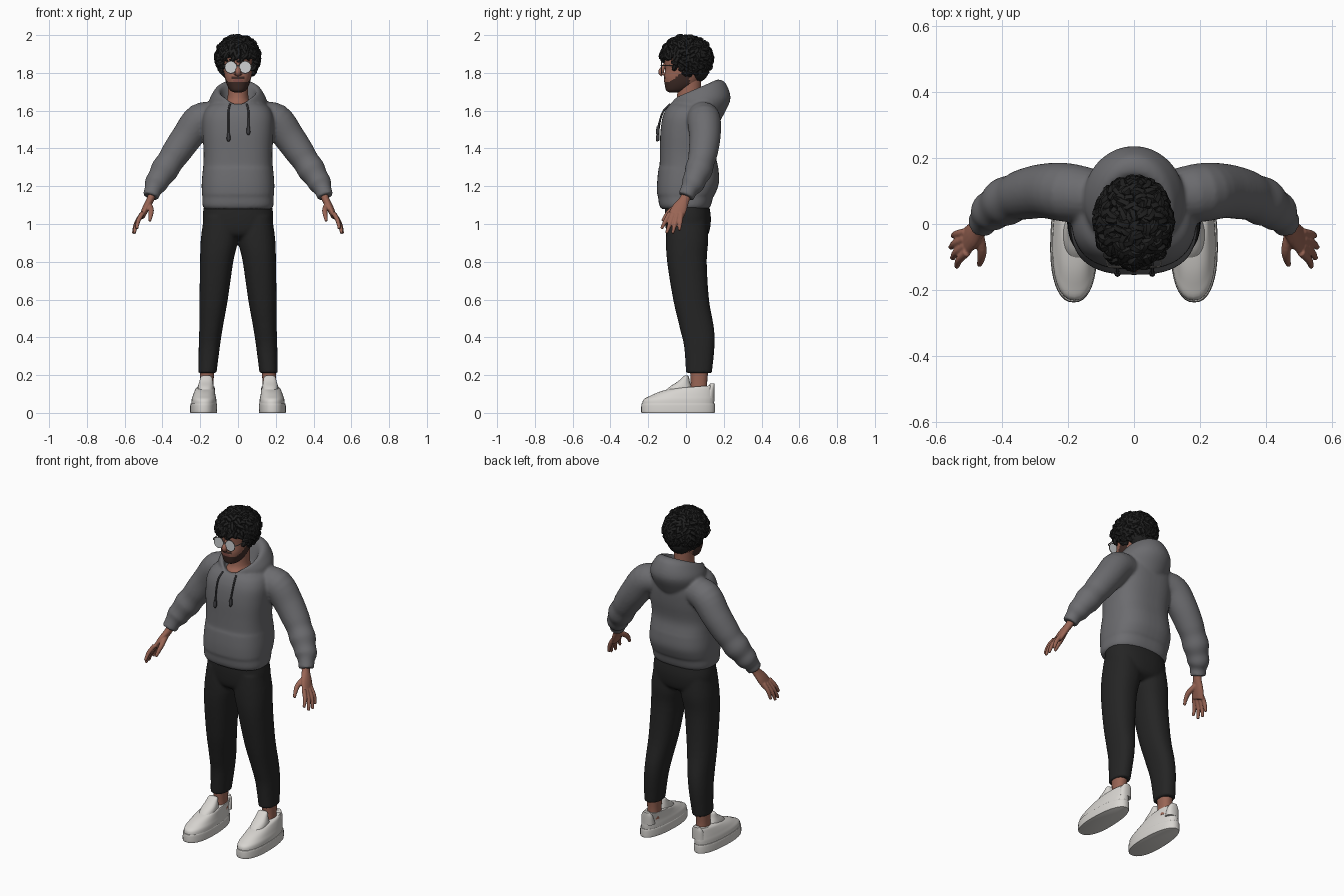
import bpy, bmesh, math, random
from mathutils import Vector, Matrix

random.seed(4)
if "Cube" in bpy.data.objects:
    bpy.data.objects.remove(bpy.data.objects["Cube"])


def material(name, r, g, b, rough=0.8):
    m = bpy.data.materials.new(name)
    m.use_nodes = True
    m.diffuse_color = (r, g, b, 1)
    node = m.node_tree.nodes["Principled BSDF"]
    node.inputs["Base Color"].default_value = (r, g, b, 1)
    node.inputs["Roughness"].default_value = rough
    return m


SKIN = material("warm skin", 0.32, 0.13, 0.09)
BEARD = material("dark beard", 0.05, 0.025, 0.02)
LIPS = material("lips", 0.26, 0.09, 0.075)
HAIR = material("black hair", 0.014, 0.014, 0.014)
GREY = material("grey fleece", 0.15, 0.15, 0.16)
CORD = material("dark cord", 0.045, 0.045, 0.05)
BLACK = material("black cloth", 0.018, 0.018, 0.018)
WHITE = material("off white leather", 0.68, 0.66, 0.63)
LENS = material("pale lens", 0.62, 0.64, 0.65)
FRAME = material("metal frame", 0.2, 0.19, 0.18)


def spline(pts, steps):
    """Catmull-Rom through tuples of any length."""
    out = []
    for i in range(len(pts) - 1):
        a, b, c, d = (pts[max(i - 1, 0)], pts[i], pts[i + 1], pts[min(i + 2, len(pts) - 1)])
        for k in range(steps):
            t = k / steps
            out.append([q + 0.5 * t * (r - p + t * (2*p - 5*q + 4*r - s + t * (3*(q - r) + s - p)))
                        for p, q, r, s in zip(a, b, c, d)])
    return out + [list(pts[-1])]


def bridge(bm, loops):
    rows = [[bm.verts.new(p) for p in loop] for loop in loops]
    n = len(rows[0])
    for a, b in zip(rows, rows[1:]):
        for i in range(n):
            bm.faces.new((a[i], a[(i + 1) % n], b[(i + 1) % n], b[i]))
    bm.faces.new(rows[0][::-1])
    bm.faces.new(rows[-1])


def loft(bm, rings, power=2.3, steps=4, segs=32, taper=0.0, dip=0.0):
    """Stack of level rings: z, centre x, half width, front y, back y, tilt."""
    loops = []
    for z, cx, rx, yf, yb, tilt in spline([tuple(r) + (0,) * (6 - len(r)) for r in rings], steps):
        loop = []
        for i in range(segs):
            a = math.tau * i / segs
            c, s = math.cos(a), math.sin(a)
            px = math.copysign(abs(c) ** (2 / power), c)
            py = math.copysign(abs(s) ** (2 / power), s)
            loop.append((cx + rx * px * (1 - taper * py), (yf + yb) / 2 + (yb - yf) / 2 * py,
                         z + tilt * py - dip * max(0, -s) ** 8))
        loops.append(loop)
    bridge(bm, loops)


def tube(bm, pts, hint=(0, 1, 0), steps=4, segs=16):
    """Sweep along x, y, z, radius, optional second radius."""
    path = spline([p if len(p) == 5 else tuple(p) + (p[3],) for p in pts], steps)
    loops = []
    for i, p in enumerate(path):
        t = Vector(path[min(i + 1, len(path) - 1)][:3]) - Vector(path[max(i - 1, 0)][:3])
        v = t.cross(Vector(hint)).normalized()
        u = v.cross(t).normalized()
        angles = [math.tau * k / segs for k in range(segs)]
        loops.append([Vector(p[:3]) + u * p[3] * math.cos(a) + v * p[4] * math.sin(a) for a in angles])
    bridge(bm, loops)


def ball(bm, centre, radii):
    m = Matrix.Translation(centre) @ Matrix.Diagonal((*radii, 1))
    bmesh.ops.create_icosphere(bm, subdivisions=3, radius=1, matrix=m)


def mirror(bm):
    new = bmesh.ops.duplicate(bm, geom=bm.verts[:] + bm.edges[:] + bm.faces[:])["geom"]
    for v in new:
        if isinstance(v, bmesh.types.BMVert):
            v.co.x = -v.co.x


def finish(bm, name, *mats, voxel=0, relax=3, rule=None, angle=50):
    bmesh.ops.recalc_face_normals(bm, faces=bm.faces[:])
    if rule:
        for f in bm.faces:
            f.material_index = rule(f.calc_center_median())
    me = bpy.data.meshes.new(name)
    bm.to_mesh(me)
    bm.free()
    for m in mats:
        me.materials.append(m)
    ob = bpy.data.objects.new(name, me)
    bpy.context.collection.objects.link(ob)
    bpy.ops.object.select_all(action="DESELECT")
    ob.select_set(True)
    bpy.context.view_layer.objects.active = ob
    if voxel:
        r = ob.modifiers.new("fuse", "REMESH")
        r.mode, r.voxel_size, r.use_smooth_shade = "VOXEL", voxel, True
        s = ob.modifiers.new("relax", "SMOOTH")
        s.factor, s.iterations = 0.5, relax
    else:
        bpy.ops.object.shade_smooth_by_angle(angle=math.radians(angle))
    return ob


# Hoodie: sleeves with cuffs, body with hem, fallen hood, fused into one skin
bm = bmesh.new()
tube(bm, [(.12, .085, 1.565, .08), (.2, .095, 1.55, .089), (.27, .1, 1.46, .083), (.33, .09, 1.375, .077),
          (.36, .08, 1.33, .071), (.39, .067, 1.285, .074), (.415, .05, 1.245, .063), (.436, .035, 1.21, .061),
          (.45, .016, 1.18, .046), (.462, 0, 1.145, .044)], segs=24)
mirror(bm)
loft(bm, [(1.08, 0, .178, -.13, .12), (1.1, 0, .188, -.142, .132), (1.145, 0, .188, -.148, .145),
          (1.16, 0, .191, -.153, .155), (1.22, 0, .192, -.153, .175), (1.29, 0, .186, -.146, .172),
          (1.31, 0, .184, -.14, .168), (1.38, 0, .182, -.138, .158), (1.48, 0, .188, -.136, .174),
          (1.56, 0, .188, -.125, .182), (1.61, 0, .17, -.105, .18), (1.635, 0, .14, -.085, .17)],
     power=2.6, segs=48)
loft(bm, [(1.55, 0, .11, -.06, .17, -.02), (1.59, 0, .145, -.085, .2, -.01), (1.655, 0, .152, -.083, .236, .01),
          (1.705, 0, .125, -.085, .21, .04), (1.712, 0, .108, -.085, .17, .053), (1.7, 0, .094, -.075, .14, .045),
          (1.65, 0, .085, -.06, .11, .02), (1.615, 0, .08, -.05, .09)], power=2, segs=48, dip=.03)
finish(bm, "hoodie", GREY, voxel=.008, relax=5)

# Drawstrings with tips
bm = bmesh.new()
for x, low in ((-.05, 1.45), (.055, 1.485)):
    tube(bm, [(x * .85, -.085, 1.635, .005), (x, -.118, 1.6, .005), (x, -.137, 1.55, .005),
              (x, -.147, low + .03, .005)], segs=8)
    tube(bm, [(x, -.147, low + .03, .008), (x, -.15, low, .01), (x, -.149, low - .012, .006)], segs=8)
finish(bm, "drawstrings", CORD)

# Trousers: two legs fused with the hips
bm = bmesh.new()
loft(bm, [(1.04, .09, .09, -.1, .11), (.92, .098, .099, -.106, .118), (.8, .113, .088, -.1, .11),
          (.6, .129, .075, -.068, .122), (.45, .143, .062, -.033, .148), (.35, .152, .056, -.01, .151),
          (.21, .162, .048, 0, .137)], segs=28)
mirror(bm)
loft(bm, [(1.11, 0, .178, -.11, .12), (1.03, 0, .187, -.112, .132), (.95, 0, .17, -.1, .12),
          (.92, 0, .08, -.06, .08)], segs=40)
finish(bm, "trousers", BLACK, voxel=.008, relax=4)

# Ankles
bm = bmesh.new()
loft(bm, [(.1, .165, .036, .02, .115), (.16, .165, .035, .025, .112), (.24, .163, .04, .02, .12)], segs=20)
mirror(bm)
finish(bm, "ankles", SKIN)

# Shoes: upper, tongue and heel tab, then soles
bm = bmesh.new()
loft(bm, [(.04, .18, .067, -.232, .148), (.07, .18, .065, -.226, .15), (.09, .179, .06, -.19, .149),
          (.11, .177, .055, -.145, .148), (.13, .173, .05, -.1, .148, .006), (.138, .17, .045, -.07, .147, .008)],
     taper=.1)
loft(bm, [(.09, .172, .045, -.13, .05), (.135, .171, .042, -.09, .03), (.165, .169, .036, -.045, .02),
          (.192, .168, .029, -.015, .015), (.197, .168, .018, -.008, .008)])
loft(bm, [(.08, .171, .04, .09, .15), (.13, .17, .034, .112, .152), (.155, .169, .02, .128, .152)], segs=20)
mirror(bm)
finish(bm, "shoe_uppers", WHITE)
bm = bmesh.new()
loft(bm, [(0, .182, .068, -.232, .15), (.006, .182, .071, -.237, .153), (.045, .182, .07, -.236, .153),
          (.05, .182, .066, -.23, .149)], taper=.08, segs=40)
mirror(bm)
finish(bm, "shoe_soles", WHITE, angle=35)

# Hands: palm, four fingers and thumb
bm = bmesh.new()
tube(bm, [(.452, .008, 1.165, .026, .022), (.464, -.008, 1.13, .027, .02), (.487, -.033, 1.085, .04, .019),
          (.508, -.055, 1.04, .042, .015)])
for base, tip in (((.504, -.085, 1.06), (.536, -.13, .975)), ((.509, -.067, 1.05), (.549, -.104, .95)),
                  ((.511, -.046, 1.05), (.554, -.071, .95)), ((.508, -.025, 1.055), (.547, -.036, .965))):
    mid = [(a + b) / 2 for a, b in zip(base, tip)]
    mid[0] += .008
    tube(bm, [(*base, .013), (*mid, .012), (*tip, .008)], segs=10)
tube(bm, [(.473, -.02, 1.105, .017), (.46, -.075, 1.075, .015), (.462, -.105, 1.045, .012),
          (.468, -.124, 1.015, .008)], hint=(1, 0, 0), segs=10)
mirror(bm)
finish(bm, "hands", SKIN, voxel=.004, relax=3)

# Neck
bm = bmesh.new()
loft(bm, [(1.6, 0, .085, -.08, .1), (1.635, 0, .07, -.068, .09), (1.67, 0, .055, -.048, .08),
          (1.76, 0, .053, -.045, .08)], power=2)
finish(bm, "neck", SKIN)


# Head with nose, ears and brow; beard and lips picked by height
def face_colour(c):
    if abs(c.x) < .022 and 1.753 < c.z < 1.767 and c.y < -.08:
        return 2
    moustache = abs(c.x) < .032 and 1.768 < c.z < 1.78 and c.y < -.08
    return int(moustache or c.z < 1.752 + .85 * max(0, c.y + .085) and c.y < .02)


bm = bmesh.new()
loft(bm, [(1.697, 0, .02, -.088, -.04), (1.706, 0, .04, -.104, 0), (1.735, 0, .058, -.112, .05),
          (1.775, 0, .07, -.117, .08), (1.82, 0, .077, -.11, .1), (1.87, 0, .081, -.115, .11),
          (1.92, 0, .076, -.105, .1), (1.965, 0, .04, -.05, .06)], steps=7, segs=56)
tube(bm, [(0, -.104, 1.855, .009), (0, -.12, 1.83, .011), (0, -.132, 1.805, .015), (0, -.122, 1.79, .012)],
     hint=(1, 0, 0))
for side in (-1, 1):
    ball(bm, (side * .013, -.117, 1.795), (.009, .012, .008))
    ball(bm, (side * .08, .005, 1.82), (.012, .02, .032))
finish(bm, "head", SKIN, BEARD, LIPS, rule=face_colour)

# Glasses: lenses, then rims, bridge and temples
turn = Matrix.Rotation(math.pi / 2, 4, "X")
bm = bmesh.new()
bmesh.ops.create_cone(bm, cap_ends=True, segments=28, radius1=.03, radius2=.03, depth=.004,
                      matrix=Matrix.Translation((.038, -.13, 1.83)) @ turn)
mirror(bm)
finish(bm, "lenses", LENS)
bm = bmesh.new()
rim = [(.038 + .031 * math.cos(a), -.13, 1.83 + .031 * math.sin(a), .0028)
       for a in [math.tau * k / 28 for k in range(29)]]
tube(bm, rim, steps=1, segs=6)
tube(bm, [(.068, -.13, 1.838, .003), (.082, -.115, 1.84, .003), (.086, 0, 1.838, .003)],
     hint=(0, 0, 1), segs=6)
tube(bm, [(.009, -.13, 1.836, .0025), (-.001, -.134, 1.84, .0025)], hint=(0, 0, 1), steps=2, segs=6)
mirror(bm)
finish(bm, "glasses_frame", FRAME)

# Curly hair: scalp cap covered in short curled locks
bm = bmesh.new()
ball(bm, (0, .018, 1.893), (.098, .112, .088))
ball(bm, (0, .06, 1.83), (.078, .065, .08))
centre, radii, count = Vector((0, .004, 1.88)), (.099, .12, .1), 420
for i in range(count):
    h = 1 - 2 * (i + .5) / count
    a = i * math.pi * (3 - math.sqrt(5))
    w = math.sqrt(1 - h * h)
    d = Vector((w * math.cos(a), w * math.sin(a), h))
    p = centre + Vector([d[k] * radii[k] for k in range(3)])
    limit = 1.882 if p.y < -.055 else 1.835 if p.y < -.01 else 1.785
    if p.z < limit:
        continue
    t = Vector([random.uniform(-1, 1) for _ in range(3)]) - Vector((0, 0, .7))
    t = (t - d * t.dot(d)).normalized()
    bend = d.cross(t) * random.uniform(-.014, .014)
    lift = random.uniform(.004, .016)
    path = [(p - d * .012, .013), (p + d * lift, .015), (p + t * .02 + d * lift + bend, .012),
            (p + t * .03 + d * (lift - .008) - bend, .003)]
    tube(bm, [(*q, r) for q, r in path], hint=d.cross(t), steps=2, segs=6)
finish(bm, "curly_hair", HAIR)
